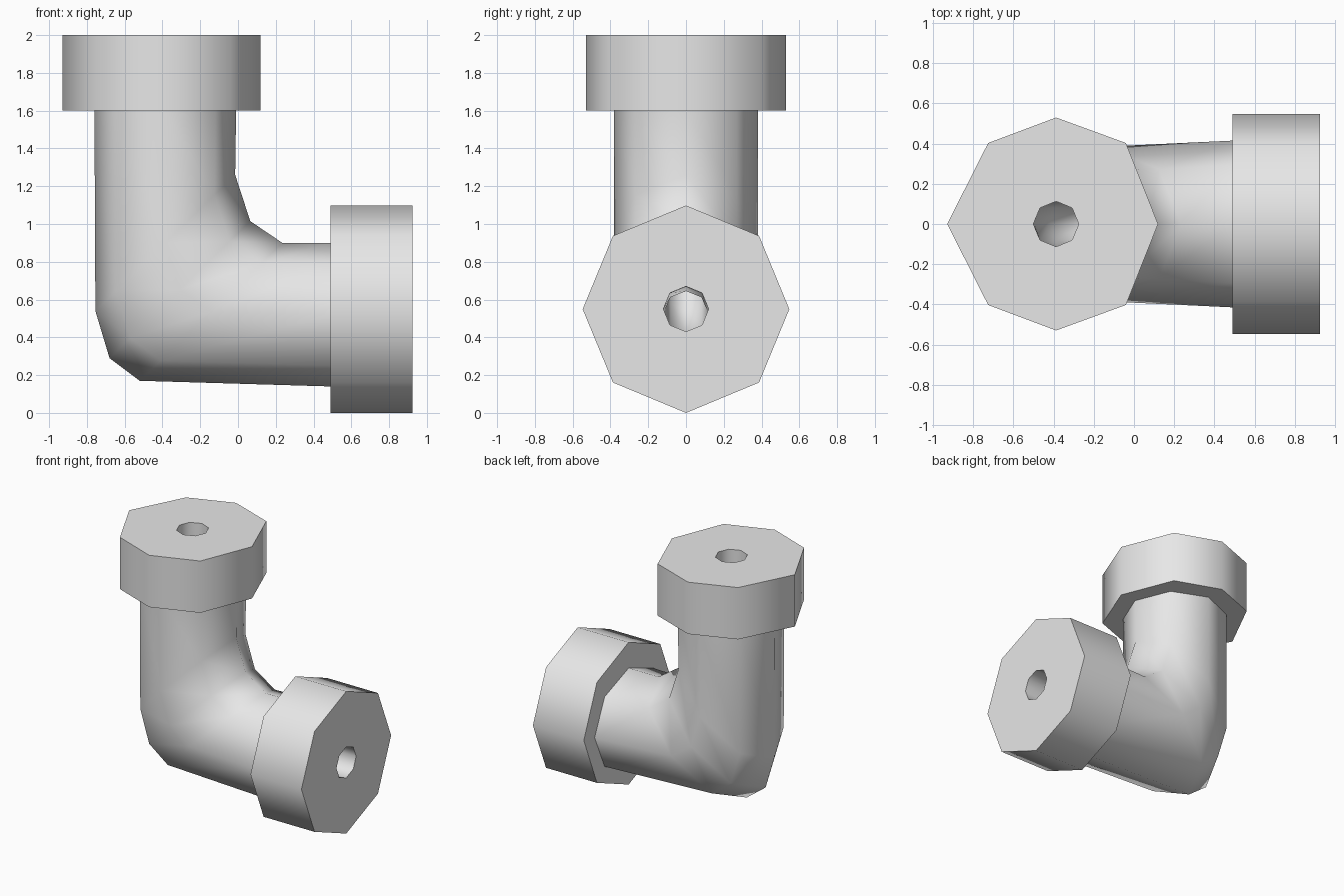
import bpy, bmesh, math
from mathutils import Vector

cube = bpy.data.objects.get("Cube")
if cube:
    bpy.data.objects.remove(cube, do_unlink=True)

SIDES = 8

grey = bpy.data.materials.new("plain_grey")
grey.use_nodes = True
grey.diffuse_color = (0.8, 0.8, 0.8, 1)
grey.node_tree.nodes["Principled BSDF"].inputs["Base Color"].default_value = (0.8, 0.8, 0.8, 1)


def ring(outer, inner, width):
    """Eight-sided section between an outer and an inner (x, z) point."""
    a, b = Vector((outer[0], 0, outer[1])), Vector((inner[0], 0, inner[1]))
    mid, half, side = (a + b) / 2, (b - a) / 2, Vector((0, width, 0))
    turns = [2 * math.pi * i / SIDES for i in range(SIDES)]
    return [mid + half * math.cos(t) + side * math.sin(t) for t in turns]


def shrink(section, factor):
    mid = sum(section, Vector()) / SIDES
    return [mid + (p - mid) * factor for p in section]


def loft(name, sections):
    """Skin a row of sections, leaving both ends open."""
    bm = bmesh.new()
    rows = [[bm.verts.new(p) for p in s] for s in sections]
    for a, b in zip(rows, rows[1:]):
        for i in range(SIDES):
            j = (i + 1) % SIDES
            bm.faces.new((a[i], b[i], b[j], a[j]))
    mesh = bpy.data.meshes.new(name)
    bm.to_mesh(mesh)
    bm.free()
    mesh.materials.append(grey)
    obj = bpy.data.objects.new(name, mesh)
    bpy.context.collection.objects.link(obj)
    bpy.ops.object.select_all(action='DESELECT')
    obj.select_set(True)
    bpy.context.view_layer.objects.active = obj
    bpy.ops.object.shade_smooth_by_angle(angle=math.radians(60))
    return obj


# Bent pipe, from the upper collar to the side collar
upper_end = ring((-0.76, 1.6), (-0.01, 1.6), 0.38)
elbow = [ring((-0.755, 0.54), (-0.015, 1.26), 0.38),
         ring((-0.68, 0.29), (0.065, 1.015), 0.38),
         ring((-0.52, 0.17), (0.235, 0.9), 0.385)]
side_end = ring((0.49, 0.14), (0.49, 0.9), 0.415)
loft("elbow_pipe", [upper_end, *elbow, side_end])

# Upper collar: slightly uneven octagon, mirrored front to back
half = [(0.12, 0), (-0.04, 0.403), (-0.388, 0.53), (-0.726, 0.403), (-0.93, 0)]
outline = half + [(x, -y) for x, y in half[-2:0:-1]]
upper_hole = ring((-0.501, 2), (-0.275, 2), 0.113)
upper_rims = [[Vector((x, y, z)) for x, y in outline] for z in (2, 1.6)]
loft("upper_collar", [upper_hole, *upper_rims, upper_end])

# Side collar
side_hole = ring((0.925, 0.43), (0.925, 0.67), 0.12)
side_rims = [ring((x, 0), (x, 1.098), 0.547) for x in (0.49, 0.925)]
loft("side_collar", [side_end, *side_rims, side_hole])

# Narrow bore through the whole fitting, facing inward
bore = [upper_hole, *[shrink(s, 0.3) for s in elbow], side_hole]
loft("bore", bore[::-1])
